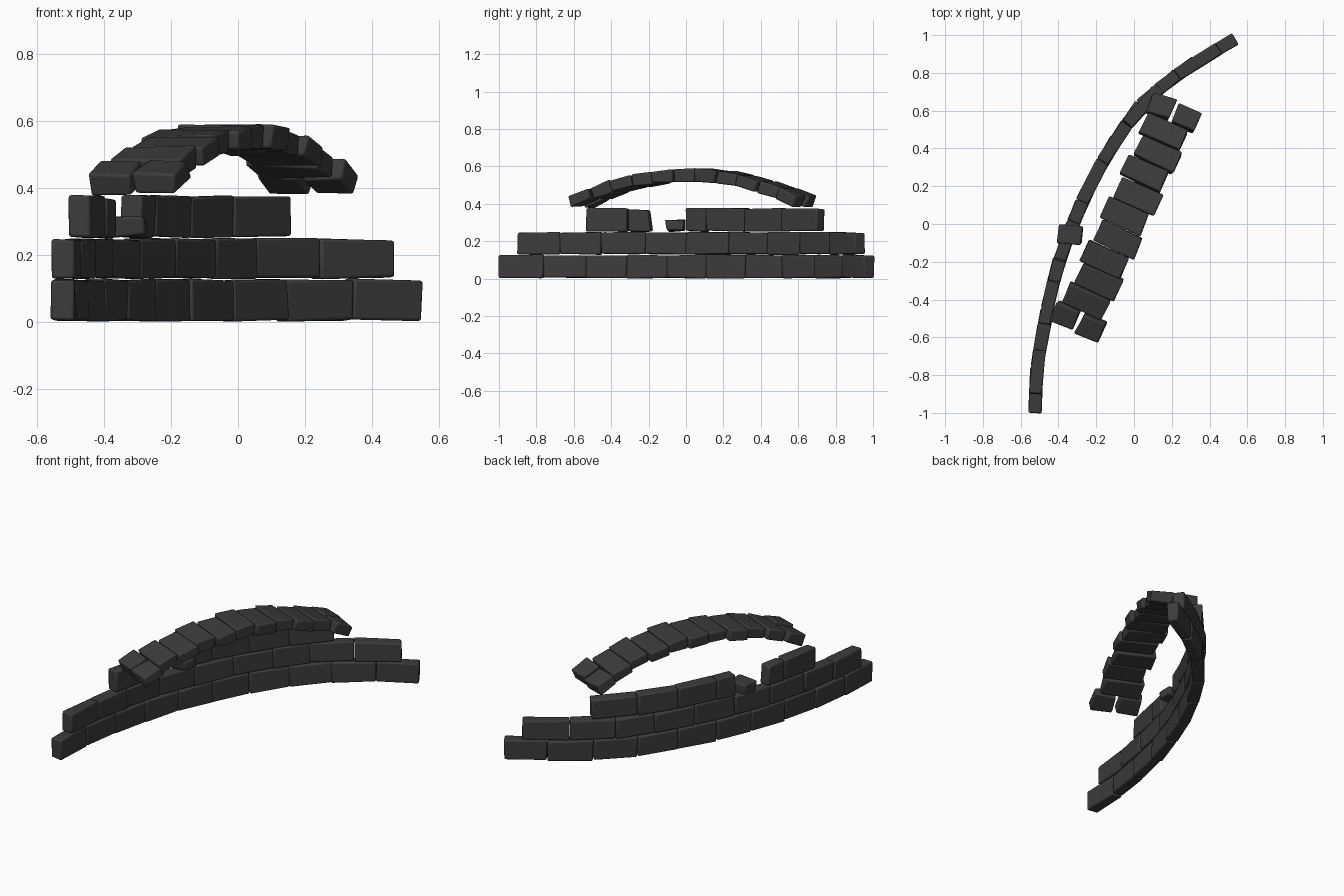
import bpy, bmesh, math, random
from mathutils import Vector, Matrix

if "Cube" in bpy.data.objects:
    bpy.data.objects.remove(bpy.data.objects["Cube"])
random.seed(4)

stone = bpy.data.materials.new("dark grey stone")
stone.use_nodes = True
stone.diffuse_color = (0.045, 0.045, 0.045, 1)
stone.node_tree.nodes["Principled BSDF"].inputs["Base Color"].default_value = stone.diffuse_color
stone.node_tree.nodes["Principled BSDF"].inputs["Roughness"].default_value = 0.9


def block(name, centre, size, rot, wear=0.004, chip=0):
    """A slightly uneven stone block with worn edges; chip slopes one broken end."""
    bm = bmesh.new()
    bmesh.ops.create_cube(bm, size=1)
    for v in bm.verts:
        v.co = Vector([c * s + random.uniform(-wear, wear) for c, s in zip(v.co, size)])
        if chip and v.co.x > 0 and v.co.z > 0:
            v.co.x -= chip
    mesh = bpy.data.meshes.new(name)
    bm.to_mesh(mesh)
    bm.free()
    mesh.materials.append(stone)
    ob = bpy.data.objects.new(name, mesh)
    bpy.context.collection.objects.link(ob)
    ob.matrix_world = Matrix.Translation(centre) @ rot.to_4x4()
    bevel = ob.modifiers.new("worn edges", 'BEVEL')
    bevel.width = 0.008
    bevel.segments = 2
    bpy.ops.object.select_all(action='DESELECT')
    ob.select_set(True)
    bpy.context.view_layer.objects.active = ob
    bpy.ops.object.shade_smooth_by_angle(angle=math.radians(40))
    return ob


# Curved ground line of the wall, as (y, x)
path = [(-1, -.525), (-.75, -.515), (-.5, -.47), (-.2, -.4), (.1, -.285),
        (.4, -.13), (.65, .05), (.83, .28), (.98, .535)]


def on_path(y):
    for (y0, x0), (y1, x1) in zip(path, path[1:]):
        if y <= y1:
            break
    return Vector((x0 + (x1 - x0) * (y - y0) / (y1 - y0), y, 0))


def course(name, joints, z0, z1, chip=0):
    """One row of wall bricks between successive joints."""
    for i, (ya, yb) in enumerate(zip(joints, joints[1:])):
        a, b = on_path(ya), on_path(yb)
        d = b - a
        mid = (a + b) / 2 + Vector((0, 0, (z0 + z1) / 2))
        block(f"{name}_{i + 1}", mid, (d.length - .002, .066, z1 - z0),
              Matrix.Rotation(math.atan2(d.y, d.x), 3, 'Z'), chip=chip)


# Wall courses
course("bottom_course_brick", [-1, -.76, -.53, -.31, -.09, .12, .33, .53, .71, .86, .98], .004, .126)
course("middle_course_brick", [-.9, -.67, -.45, -.21, .01, .24, .45, .63, .79, .93], .13, .247)
course("top_course_front_brick", [-.53, -.31], .253, .375)
course("top_course_broken_brick", [-.305, -.18], .253, .368, chip=.02)
course("top_course_back_brick", [.01, .12, .33, .53, .72], .253, .375)

# Loose brick lying in the gap
block("loose_brick", Vector((-.335, -.055, .284)), (.125, .1, .062),
      Matrix.Rotation(math.radians(-6), 3, 'Z'), wear=.008)

# Arch of slabs floating beside the wall, split in two at each end
radius, step, count = 1.585, .0787, 5
arch_mid = Vector((-.042, .037, .553))
along = Vector((.416, .909, 0)).normalized()
across = Vector((along.y, -along.x, 0))
heading = Matrix.Rotation(math.atan2(along.y, along.x), 3, 'Z')

for i in range(-count, count + 1):
    t = i * step
    centre = arch_mid + along * radius * math.sin(t) - Vector((0, 0, radius * (1 - math.cos(t))))
    rot = heading @ Matrix.Rotation(t, 3, 'Y')
    if abs(i) == count:
        for side, label in ((-1, "left"), (1, "right")):
            yaw = Matrix.Rotation(random.uniform(-.08, .08), 3, 'Z')
            block(f"arch_end_{label}_{i + count + 1}", centre + across * side * .074,
                  (.115, .13, .066), rot @ yaw, wear=.007)
    else:
        shift = across * (.012 if i % 2 else -.008)
        block(f"arch_slab_{i + count + 1}", centre + shift, (.12, .232, .064), rot, wear=.006)
